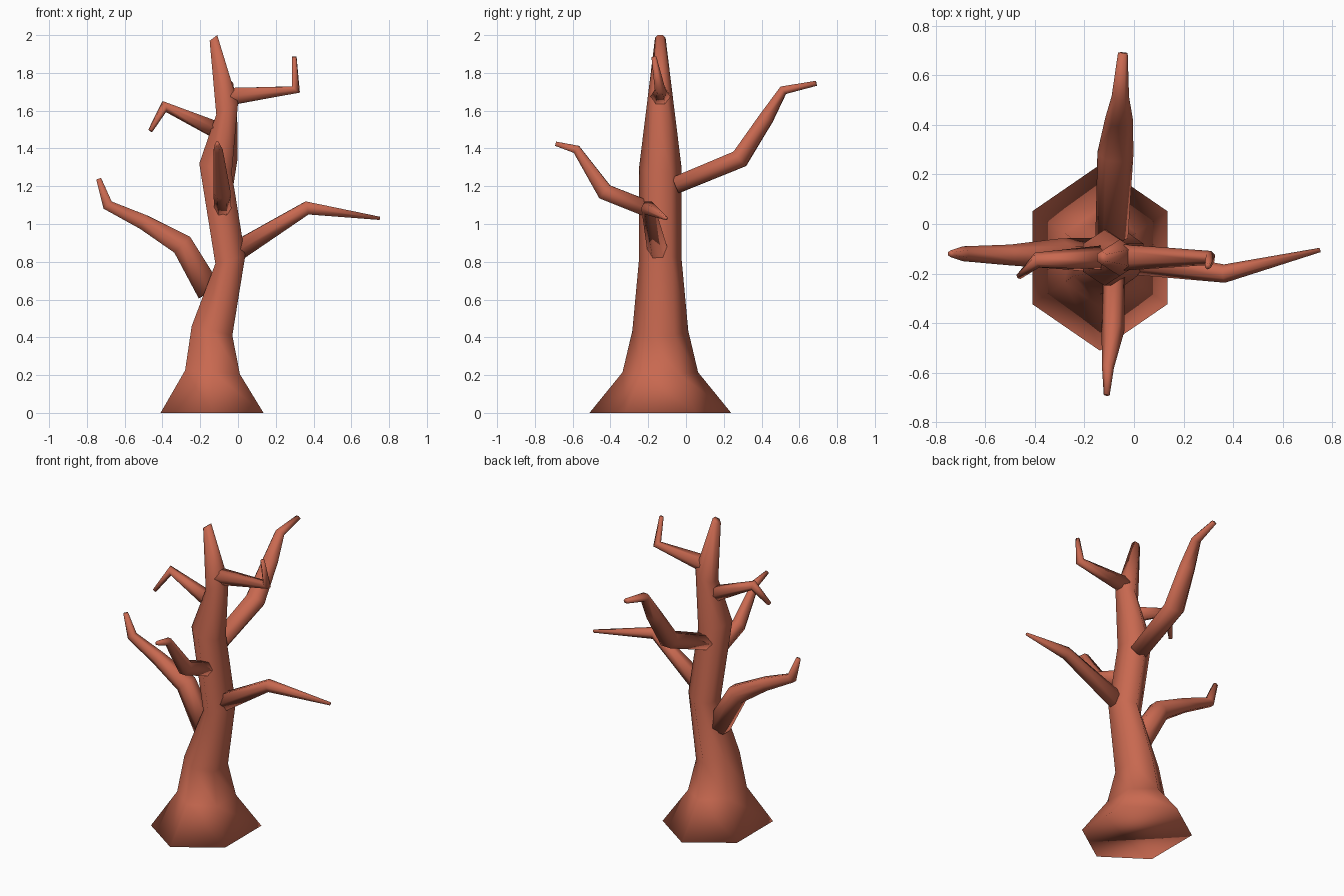
import bpy, bmesh
from math import sin, cos, pi
from mathutils import Vector

if "Cube" in bpy.data.objects:
    bpy.data.objects.remove(bpy.data.objects["Cube"])

SIDES = 6
bark = bpy.data.materials.new("bark")
bark.diffuse_color = (0.58, 0.14, 0.08, 1)
bark.use_nodes = True
bark.node_tree.nodes["Principled BSDF"].inputs["Base Color"].default_value = bark.diffuse_color


def loft(name, rings):
    """Skin a list of (centre, axis_a, axis_b) hexagonal rings and cap both ends."""
    bm = bmesh.new()
    loops = []
    for c, a, b in rings:
        loops.append([bm.verts.new(c + a * cos(2 * pi * i / SIDES) + b * sin(2 * pi * i / SIDES))
                      for i in range(SIDES)])
    for lo, hi in zip(loops, loops[1:]):
        for i in range(SIDES):
            j = (i + 1) % SIDES
            bm.faces.new((lo[i], lo[j], hi[j], hi[i]))
    bm.faces.new(loops[0][::-1])
    bm.faces.new(loops[-1])
    bmesh.ops.recalc_face_normals(bm, faces=bm.faces)
    for f in bm.faces:
        f.smooth = True
    me = bpy.data.meshes.new(name)
    bm.to_mesh(me)
    bm.free()
    me.materials.append(bark)
    ob = bpy.data.objects.new(name, me)
    bpy.context.collection.objects.link(ob)
    return ob


def branch(name, stations, wide=1.0):
    """Tapered bent limb; stations are (x, y, z, radius)."""
    pts = [Vector(s[:3]) for s in stations]
    run = pts[-1] - pts[0]
    side0 = Vector((-run.y, run.x, 0)).normalized()
    rings = []
    for i, p in enumerate(pts):
        t = Vector()
        if i > 0:
            t += (p - pts[i - 1]).normalized()
        if i < len(pts) - 1:
            t += (pts[i + 1] - p).normalized()
        t.normalize()
        side = (side0 - t * side0.dot(t)).normalized()
        r = stations[i][3]
        rings.append((p, side * r * wide, t.cross(side) * r * 1.1))
    return loft(name, rings)


# Trunk: left and right silhouette points (x, z) of each tilted ring, half depth in y
trunk_profile = [
    ((-0.41, 0.0), (0.135, 0.0), 0.375),
    ((-0.28, 0.225), (0.01, 0.205), 0.20),
    ((-0.245, 0.46), (-0.03, 0.41), 0.148),
    ((-0.12, 0.79), (0.038, 0.83), 0.113),
    ((-0.205, 1.32), (-0.033, 1.27), 0.113),
    ((-0.115, 1.58), (0.0, 1.64), 0.074),
    ((-0.15, 1.97), (-0.11, 2.0), 0.028),
]
rings = []
for (lx, lz), (rx, rz), depth in trunk_profile:
    c = Vector(((lx + rx) / 2, -0.136, (lz + rz) / 2))
    half = Vector(((rx - lx) / 2, 0, (rz - lz) / 2)) / cos(pi / 6)
    # hexagon corners point front and back
    rings.append((c, Vector((0, depth, 0)), half))
loft("trunk", rings)

# Branches
branch("lower_left_branch", [(-0.15, -0.125, 0.64, 0.07), (-0.295, -0.12, 0.89, 0.062),
                             (-0.50, -0.125, 1.01, 0.042), (-0.69, -0.12, 1.10, 0.03),
                             (-0.738, -0.12, 1.24, 0.014)])
branch("lower_right_branch", [(0.0, -0.15, 0.86, 0.055), (0.365, -0.20, 1.085, 0.037),
                              (0.75, -0.105, 1.03, 0.009)])
branch("front_branch", [(-0.08, -0.19, 1.075, 0.045), (-0.085, -0.43, 1.17, 0.046),
                        (-0.105, -0.58, 1.395, 0.024), (-0.11, -0.69, 1.425, 0.012)])
branch("back_branch", [(-0.09, -0.055, 1.205, 0.047), (-0.075, 0.285, 1.345, 0.052),
                       (-0.06, 0.425, 1.56, 0.04), (-0.055, 0.515, 1.708, 0.025),
                       (-0.045, 0.69, 1.745, 0.014)], wide=1.4)
branch("upper_right_branch", [(-0.04, -0.135, 1.675, 0.048), (0.307, -0.137, 1.712, 0.026),
                              (0.298, -0.17, 1.885, 0.012)], wide=1.1)
branch("upper_left_branch", [(-0.12, -0.135, 1.50, 0.045), (-0.39, -0.145, 1.622, 0.028),
                             (-0.463, -0.21, 1.495, 0.012)], wide=1.1)
